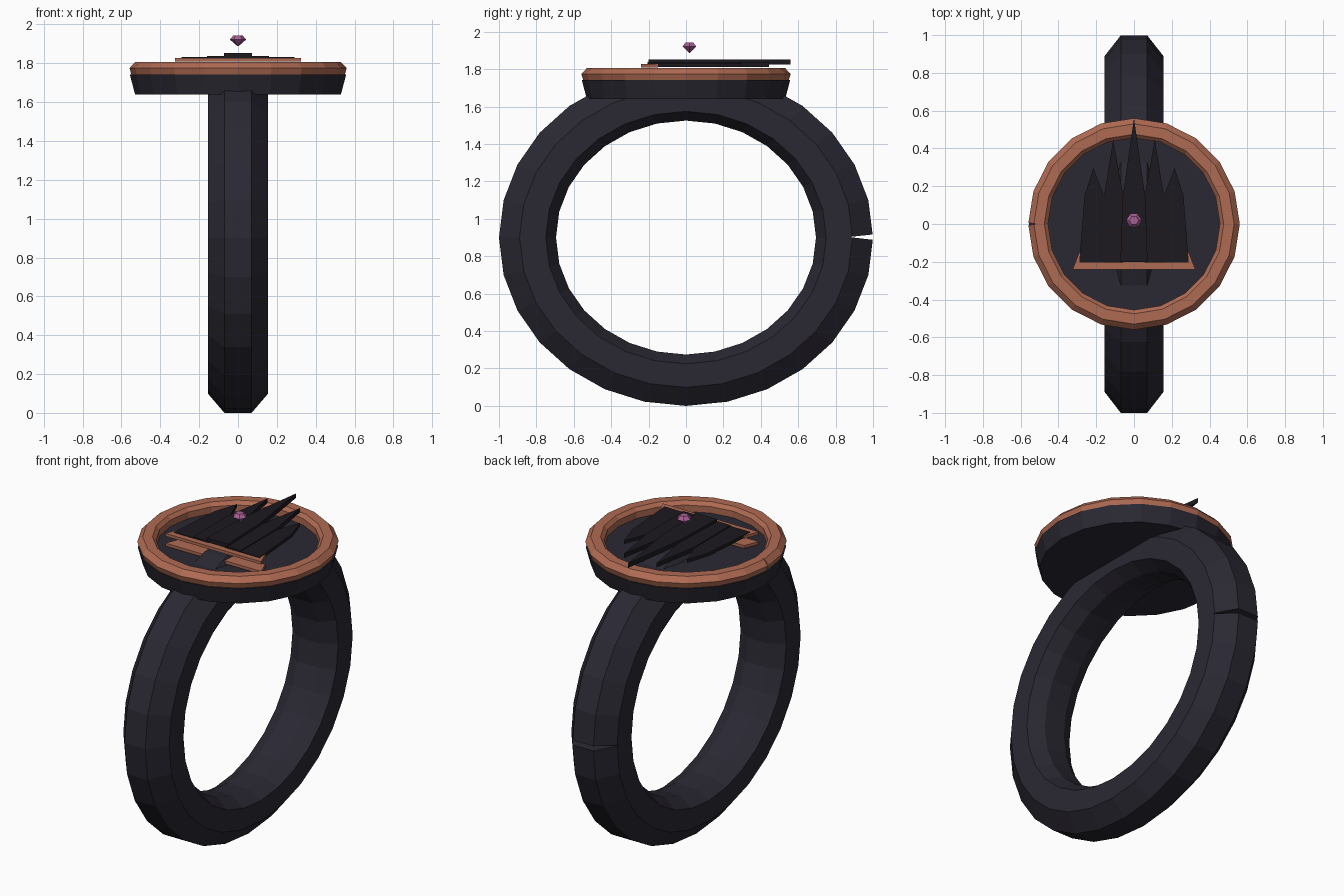
import bpy, bmesh, math

if "Cube" in bpy.data.objects:
    bpy.data.objects.remove(bpy.data.objects["Cube"])


def material(name, color):
    m = bpy.data.materials.new(name)
    m.diffuse_color = (*color, 1)
    m.use_nodes = True
    m.node_tree.nodes["Principled BSDF"].inputs["Base Color"].default_value = m.diffuse_color
    return m


DARK = material("dark_metal", (0.023, 0.021, 0.032))
BLACK = material("black_metal", (0.012, 0.010, 0.014))
COPPER = material("copper", (0.43, 0.145, 0.085))
PINK = material("pink_gem", (0.40, 0.12, 0.30))


def finish(name, bm, mat):
    bmesh.ops.recalc_face_normals(bm, faces=bm.faces)
    me = bpy.data.meshes.new(name)
    bm.to_mesh(me)
    bm.free()
    ob = bpy.data.objects.new(name, me)
    bpy.context.collection.objects.link(ob)
    if mat:
        me.materials.append(mat)
    return ob


def bridge(bm, a, b):
    n = len(a)
    for i in range(n):
        j = (i + 1) % n
        bm.faces.new((a[i], a[j], b[j], b[i]))


def lathe(name, profile, sides, mat, closed=False, center=(0, 0)):
    """Revolve (radius, z) points about a vertical axis."""
    bm = bmesh.new()
    rings = []
    for r, z in profile:
        rings.append([bm.verts.new((center[0] + r * math.cos(math.tau * i / sides),
                                    center[1] + r * math.sin(math.tau * i / sides), z))
                      for i in range(sides)])
    for a, b in zip(rings, rings[1:]):
        bridge(bm, a, b)
    if closed:
        bridge(bm, rings[-1], rings[0])
    else:
        bm.faces.new(rings[0])
        bm.faces.new(rings[-1])
    return finish(name, bm, mat)


def prism(name, outline, z0, z1, mat, axis="z"):
    """Extrude an outline along z, or a (y, z) outline along x."""
    bm = bmesh.new()

    def put(p, h):
        return bm.verts.new((p[0], p[1], h) if axis == "z" else (h, p[0], p[1]))
    a = [put(p, z0) for p in outline]
    b = [put(p, z1) for p in outline]
    bm.faces.new(a)
    bm.faces.new(b)
    bridge(bm, a, b)
    return finish(name, bm, mat)


def cut(target, cutter):
    mod = target.modifiers.new("notch", "BOOLEAN")
    mod.operation = "DIFFERENCE"
    mod.solver = "EXACT"
    mod.object = cutter
    cutter.hide_render = True
    cutter.hide_set(True)


# Finger band: chamfered section swept round a slightly squashed circle
section = [(-0.07, 1.0), (0.07, 1.0), (0.155, 0.89), (0.155, 0.75),
           (0.07, 0.695), (-0.07, 0.695), (-0.155, 0.75), (-0.155, 0.89)]
bm = bmesh.new()
N = 28
loops = []
for i in range(N):
    t = math.tau * i / N
    loops.append([bm.verts.new((x, r * math.sin(t), 0.9 - 0.9 * r * math.cos(t)))
                  for x, r in section])
for i in range(N):
    bridge(bm, loops[i], loops[(i + 1) % N])
band = finish("finger_band", bm, DARK)

# Wedge notch at the back of the band, with copper showing inside
cut(band, prism("band_notch_cutter", [(0.87, 0.903), (1.05, 0.922), (1.05, 0.882)],
                -0.3, 0.3, None, "x"))
prism("notch_inlay", [(0.84, 0.893), (0.885, 0.893), (0.885, 0.911), (0.84, 0.911)],
      -0.065, 0.065, COPPER, "x")

# Round seat and copper rim
lathe("seat", [(0.53, 1.64), (0.557, 1.742), (0.46, 1.745)], 20, DARK)
rim = lathe("rim", [(0.455, 1.735), (0.547, 1.735), (0.56, 1.775),
                    (0.53, 1.806), (0.475, 1.806), (0.455, 1.785)], 20, COPPER, True)
cut(rim, prism("rim_notch_cutter", [(-0.6, -0.012), (-0.515, 0), (-0.6, 0.012)],
               1.7, 1.85, None))

# Copper base plates of the emblem
base = [(-0.325, -0.24), (0.325, -0.24), (0.29, -0.15), (-0.29, -0.15)]
prism("lower_base_plate", base, 1.75, 1.768, COPPER)
prism("upper_base_plate", base, 1.81, 1.828, COPPER)

# Spiked emblem: one blade per spike, rising toward the middle
for side in (-1, 1):
    s = "left" if side < 0 else "right"
    prism("outer_spike_" + s, [(side * x, y) for x, y in
          [(0.155, -0.205), (0.29, -0.205), (0.262, 0.15), (0.215, 0.295), (0.155, 0.14)]],
          1.812, 1.832, BLACK)
    prism("middle_spike_" + s, [(side * x, y) for x, y in
          [(0.055, -0.205), (0.16, -0.205), (0.16, 0.14), (0.11, 0.445), (0.055, 0.14)]],
          1.812, 1.838, BLACK)
prism("center_spike", [(-0.072, -0.2), (0.072, -0.2), (0.06, 0.14), (0, 0.56), (-0.06, 0.14)],
      1.825, 1.853, BLACK)

# Floating gem
lathe("gem", [(0.003, 1.888), (0.042, 1.922), (0.024, 1.943)], 6, PINK, center=(0, 0.018))
